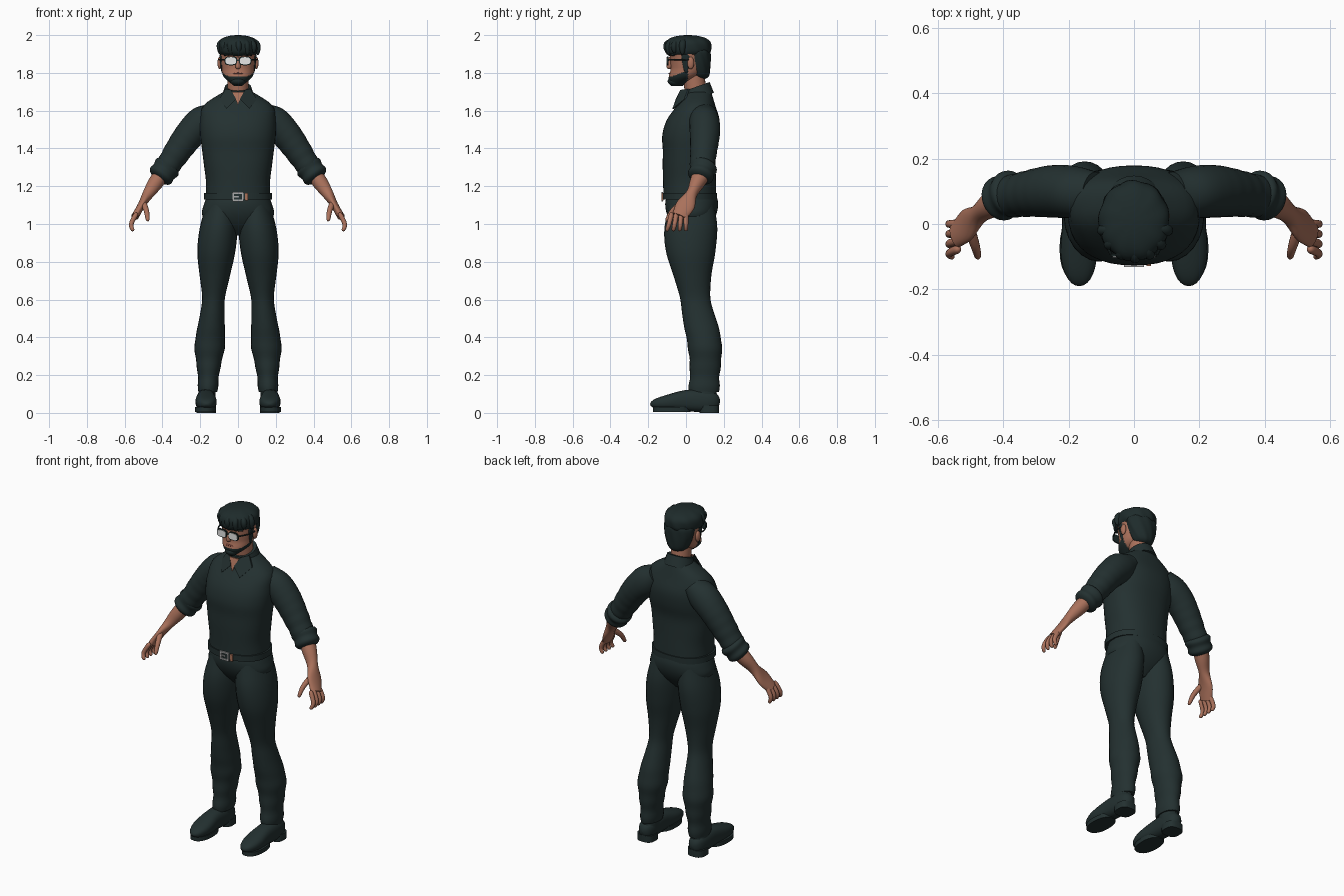
import bpy, bmesh, math
from mathutils import Vector

cube = bpy.data.objects.get("Cube")
if cube:
    bpy.data.objects.remove(cube, do_unlink=True)


def material(name, *rgb):
    mat = bpy.data.materials.new(name)
    mat.use_nodes = True
    mat.diffuse_color = (*rgb, 1)
    shader = mat.node_tree.nodes["Principled BSDF"]
    shader.inputs["Base Color"].default_value = (*rgb, 1)
    return mat


CLOTH = material("dark cloth", .017, .03, .03)
HAIR = material("dark hair", .013, .024, .024)
SKIN = material("skin", .4, .165, .105)
LIPS = material("lips", .3, .09, .065)
LENS = material("pale lens", .8, .8, .8)
METAL = material("buckle metal", .4, .4, .4)
COPPER = material("copper tab", .4, .17, .1)
SIDES = {"left": 1, "right": -1}
parts = []


def finish(name, bm, mat):
    bmesh.ops.recalc_face_normals(bm, faces=bm.faces)
    mesh = bpy.data.meshes.new(name)
    bm.to_mesh(mesh)
    bm.free()
    mesh.materials.append(mat)
    part = bpy.data.objects.new(name, mesh)
    bpy.context.collection.objects.link(part)
    parts.append(part)
    return part


def sample(values, t):
    """Smooth curve through evenly spaced values, read at t from 0 to 1."""
    if len(values) == 1:
        return values[0]
    last = len(values) - 1
    i = min(int(t * last), last - 1)
    u = t * last - i
    b, c = values[i], values[i + 1]
    a = values[i - 1] if i else b * 2 - c
    d = values[i + 2] if i + 2 <= last else c * 2 - b
    return b + ((c - a) + ((a * 2 - b * 5 + c * 4 - d) + (b * 3 - a - c * 3 + d) * u) * u) * (u / 2)


def power(value, exponent):
    return math.copysign(abs(value) ** exponent, value)


def loft(name, mat, path, wide, deep=None, side=1, level=False, cap=0, square=2,
         folds=0, wave=0, shear=0, sides=24, steps=20):
    """Skin oval sections along a path; cap rounds the ends, square flattens the flanks."""
    deep = deep or wide
    path = [Vector((x * side, y, z)) for x, y, z in path]
    whole = (path[-1] - path[0]).normalized()
    ref = Vector((0, 0, 1)) if abs(whole.y) > .9 else Vector((0, 1, 0))
    bm = bmesh.new()
    rings = []
    for k in range(steps + 1):
        t = k / steps
        if cap:
            t = (1 - math.cos(math.pi * t)) / 2
        centre = sample(path, t)
        u, v = Vector((1, 0, 0)), Vector((0, 1, 0))
        if not level:
            ahead = sample(path, min(t + .01, 1)) - sample(path, max(t - .01, 0))
            u = ahead.cross(ref).normalized()
            v = ahead.normalized().cross(u)
        scale = 1 + folds * t ** 4 * math.sin(60 * t)
        if cap:
            scale *= max(1 - abs(2 * t - 1) ** cap, .0001) ** .5
        ring = []
        for s in range(sides):
            angle = math.tau * s / sides
            size = scale * (1 + wave * math.sin(9 * angle + 40 * centre.z))
            offset = (u * power(math.cos(angle), 2 / square) * sample(wide, t)
                      + v * power(math.sin(angle), 2 / square) * sample(deep, t)) * size
            offset.z += shear * offset.y
            ring.append(bm.verts.new(centre + offset))
        rings.append(ring)
    for low, high in zip(rings, rings[1:]):
        for s in range(sides):
            bm.faces.new((low[s - 1], low[s], high[s], high[s - 1]))
    bm.faces.new(rings[0])
    bm.faces.new(rings[-1])
    return finish(name, bm, mat)


def plate(name, mat, points, side=1):
    """Flat outline given a little thickness."""
    bm = bmesh.new()
    face = bm.faces.new([bm.verts.new((x * side, y, z)) for x, y, z in points])
    grown = bmesh.ops.extrude_face_region(bm, geom=[face])["geom"]
    moved = [g for g in grown if isinstance(g, bmesh.types.BMVert)]
    bmesh.ops.translate(bm, vec=(0, .009, 0), verts=moved)
    return finish(name, bm, mat)


def bar(name, mat, x, y, z, width, height):
    corners = ((-1, -1), (1, -1), (1, 1), (-1, 1))
    return plate(name, mat, [(x + i * width / 2, y, z + j * height / 2) for i, j in corners])


# Shirt body, trouser seat and belt
loft("shirt_body", CLOTH, [(0, .02, 1.15), (0, .02, 1.43), (0, .07, 1.71)],
     [.17, .17, .18, .19, .2, .2, .18, .06], [.14, .14, .14, .14, .15, .14, .1, .06],
     level=True, square=2.3, sides=40, steps=28)
loft("trouser_seat", CLOTH, [(0, .03, 1.16), (0, .03, .94)],
     [.16, .18, .19, .15, .04], [.13, .14, .13, .1, .05], level=True, square=2.2, sides=40)
loft("belt", CLOTH, [(0, .02, 1.13), (0, .02, 1.165)], [.18], [.145],
     level=True, square=2.3, sides=40, steps=1)
for name, sign in SIDES.items():
    bar("buckle_side_" + name, METAL, sign * .025, -.131, 1.145, .01, .05)
for name, sign in {"top": 1, "bottom": -1}.items():
    bar("buckle_" + name, METAL, 0, -.131, 1.145 + sign * .02, .06, .01)
bar("buckle_prong", METAL, -.01, -.131, 1.145, .03, .007)
bar("belt_tab", COPPER, .045, -.129, 1.145, .015, .04)

# Neck and collar
loft("neck", SKIN, [(0, .06, 1.64), (0, .035, 1.82)], [.056], [.058], level=True)
loft("collar_band", CLOTH, [(0, .063, 1.665), (0, .055, 1.727)], [.09, .07], [.085, .07],
     level=True, shear=.35)
plate("open_neck", SKIN, [(-.03, -.036, 1.7), (0, -.06, 1.63), (.03, -.036, 1.7)])

for name, side in SIDES.items():
    plate(name + "_collar_flap", CLOTH,
          [(.01, -.055, 1.66), (.06, -.072, 1.61), (.1, -.01, 1.66), (.066, .01, 1.715),
           (.036, -.03, 1.71)], side)

    # Sleeves with rolled cuffs
    loft(name + "_sleeve", CLOTH, [(.12, .09, 1.59), (.25, .1, 1.48), (.41, .08, 1.25)],
         [.06, .085, .08, .07, .055], [.07, .08, .08, .07, .06], side, folds=.05, steps=40)
    loft(name + "_rolled_cuff", CLOTH, [(.36, .1, 1.32), (.425, .07, 1.235)],
         [.07, .074, .066, .07, .06], side=side, cap=6)

    # Forearms, palms, fingers and thumbs
    loft(name + "_forearm", SKIN, [(.4, .085, 1.27), (.475, .03, 1.16), (.545, -.035, 1.04)],
         [.04, .04, .03, .02, .02], [.05, .04, .03, .05, .04], side)
    for i, finger in enumerate(("little", "ring", "middle", "index")):
        loft(f"{name}_{finger}_finger", SKIN,
             [(.535, -.025 * i, 1.06), (.565, -.03 * i, 1), (.555, -.034 * i, .962)],
             [.014, .01], side=side, cap=9, sides=12)
    loft(name + "_thumb", SKIN, [(.505, -.01, 1.12), (.485, -.07, 1.07), (.477, -.105, 1.015)],
         [.018, .01], side=side, cap=9, sides=12)

    # Trouser legs, gathered towards the ankle
    loft(name + "_trouser_leg", CLOTH,
         [(.09, .03, 1.1), (.115, .025, .85), (.13, .05, .6), (.15, .1, .35), (.16, .095, .11)],
         [.08, .1, .1, .08, .06, .07, .08, .06, .05], [.12, .14, .13, .1, .08, .09, .09, .08, .08],
         side, level=True, folds=.05, steps=50)

    # Boots with a heel and a front sole
    loft(name + "_boot_shaft", CLOTH, [(.163, .09, .17), (.165, .105, .04)], [.046], [.06, .07],
         side, level=True)
    loft(name + "_boot_foot", CLOTH, [(.165, .18, .06), (.17, 0, .065), (.167, -.19, .045)],
         [.045, .05, .05, .056, .04], [.05, .06, .056, .04, .025], side, cap=8, square=2.5)
    loft(name + "_boot_heel", CLOTH, [(.168, .124, 0), (.168, .124, .04)], [.052],
         side=side, square=2.8, steps=1)
    loft(name + "_boot_sole", CLOTH, [(.172, -.075, .005), (.172, -.075, .03)], [.056], [.1],
         side, square=2.3, steps=1)

    # Ears, brows, sideburns and glasses
    loft(name + "_ear", SKIN, [(.097, .025, 1.82), (.097, .025, 1.885)], [.012], [.018], side, cap=2)
    loft(name + "_eyebrow", HAIR, [(.01, -.085, 1.892), (.045, -.08, 1.9), (.075, -.06, 1.892)],
         [.006], [.01], side, cap=3, sides=12)
    loft(name + "_sideburn", HAIR, [(.088, 0, 1.91), (.084, 0, 1.8)], [.012, .005], [.03, .01],
         side, cap=4)
    loft(name + "_glasses_rim", HAIR, [(.038, -.092, 1.864), (.038, -.1, 1.864)], [.033], [.024],
         side, square=3, steps=1)
    loft(name + "_lens", LENS, [(.038, -.096, 1.864), (.038, -.103, 1.864)], [.028], [.019],
         side, square=3, steps=1)
    loft(name + "_glasses_arm", HAIR, [(.07, -.094, 1.87), (.1, -.03, 1.87), (.1, .03, 1.87)],
         [.004], side=side, sides=8)
bar("glasses_bridge", HAIR, 0, -.1, 1.867, .02, .007)

# Head, with the beard coloured along the jaw
head = loft("head", SKIN, [(0, -.05, 1.73), (0, .005, 1.81), (0, .01, 1.9), (0, .015, 1.98)],
            [.02, .074, .088, .094, .094, .05], [.03, .078, .09, .095, .1, .06],
            level=True, sides=60, steps=60)
head.data.materials.append(HAIR)
for face in head.data.polygons:
    spot = face.center
    if spot.y < .01 and spot.z < 1.78 + .4 * max(0, spot.y + .075):
        face.material_index = 1
loft("chin_beard", HAIR, [(0, -.055, 1.73), (0, -.055, 1.782)], [.04], [.042], cap=2)
loft("nose", SKIN, [(0, -.085, 1.885), (0, -.09, 1.82)], [.008, .017], cap=4)
loft("mouth", LIPS, [(-.026, -.08, 1.795), (0, -.084, 1.797), (.026, -.08, 1.795)],
     [.004], [.009], cap=3, sides=12)

# Hair with a ring of wavy locks over the brow
loft("hair_top", HAIR, [(0, .01, 1.872), (0, .01, 2)], [.108], [.123], cap=3, wave=.02, sides=60)
loft("hair_back", HAIR, [(0, .075, 1.765), (0, .055, 1.94)], [.05, .085, .1], [.05, .065, .075],
     level=True, cap=8, wave=.02, sides=60)
for i in range(7):
    angle = math.radians(25 * i - 165)
    out = Vector((math.cos(angle), 1.1 * math.sin(angle), 0))
    roots = ((.06, 1.975), (.1, 1.95), (.1, 1.895 + .01 * (i % 2)))
    loft(f"fringe_lock_{i + 1}", HAIR,
         [Vector((.1 * (1.975 - z), .01, z)) + out * reach for reach, z in roots],
         [.015, .018, .012], cap=4, sides=12)

# Smooth shading with crisp edges
bpy.ops.object.select_all(action='DESELECT')
for part in parts:
    part.select_set(True)
bpy.context.view_layer.objects.active = parts[0]
bpy.ops.object.shade_smooth_by_angle(angle=math.radians(40))
